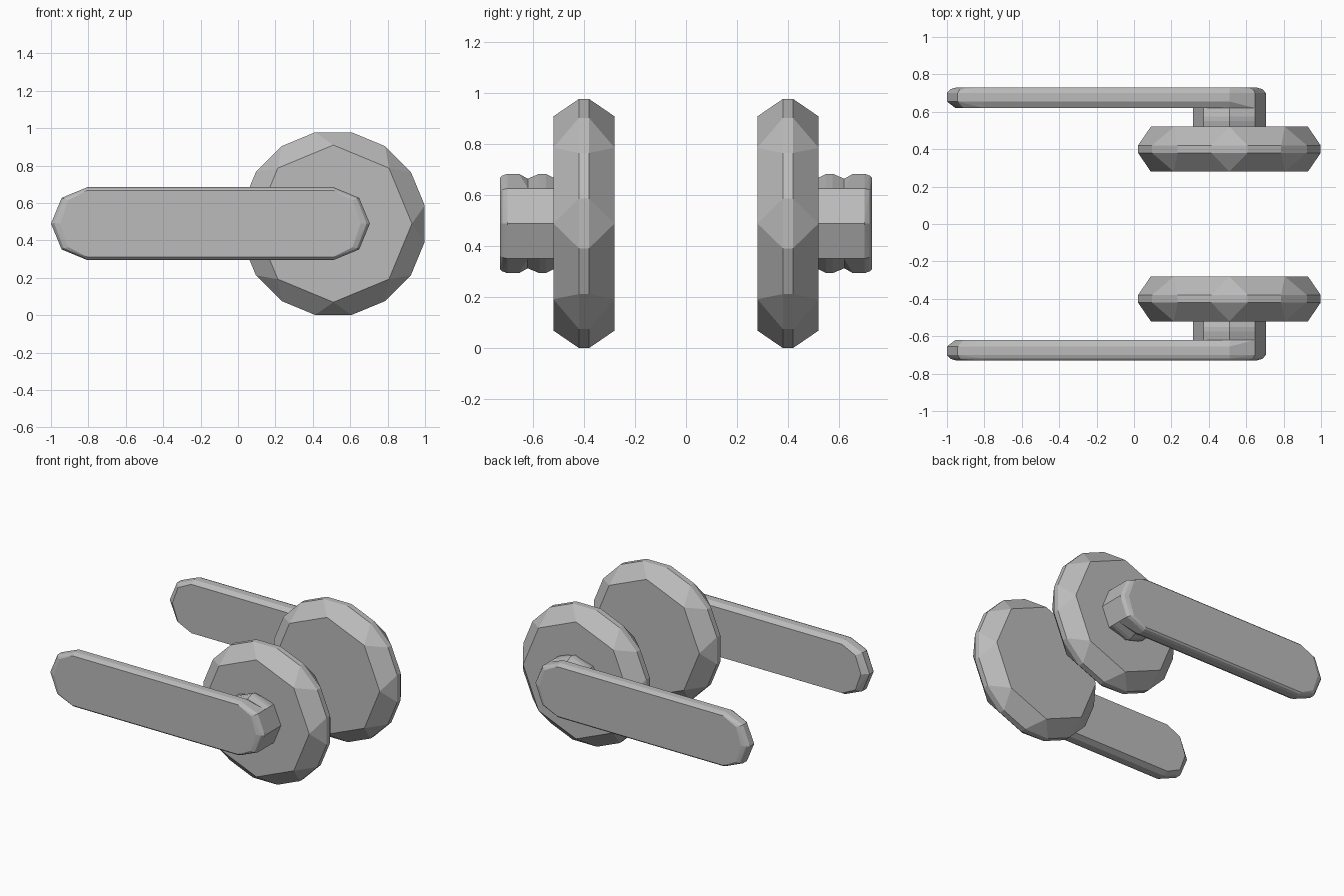
import bpy, bmesh, math

cube = bpy.data.objects.get("Cube")
if cube:
    bpy.data.objects.remove(cube, do_unlink=True)

GREY = (0.5, 0.5, 0.5, 1)
metal = bpy.data.materials.new("satin grey metal")
metal.use_nodes = True
metal.diffuse_color = GREY
metal.node_tree.nodes["Principled BSDF"].inputs["Base Color"].default_value = GREY

AXIS_X, TIP_X, MID_Z = 0.51, -0.805, 0.49


def ring(cx, y, rx, rz, n=8, turn=0.0):
    """Points of an n-sided ring lying in the plane of the door."""
    angles = [turn + 2 * math.pi * i / n for i in range(n)]
    return [(cx + rx * math.cos(a), y, MID_Z + rz * math.sin(a)) for a in angles]


def finish(bm, name):
    bmesh.ops.recalc_face_normals(bm, faces=bm.faces)
    mesh = bpy.data.meshes.new(name)
    bm.to_mesh(mesh)
    bm.free()
    mesh.materials.append(metal)
    obj = bpy.data.objects.new(name, mesh)
    bpy.context.collection.objects.link(obj)


def hull(name, points):
    bm = bmesh.new()
    for p in points:
        bm.verts.new(p)
    result = bmesh.ops.convex_hull(bm, input=bm.verts)
    loose = [v for v in bm.verts if not v.link_faces]
    bmesh.ops.delete(bm, geom=loose, context='VERTS')
    bmesh.ops.dissolve_limit(bm, angle_limit=math.radians(1),
                             verts=bm.verts, edges=bm.edges)
    finish(bm, name)


def loft(name, rings):
    bm = bmesh.new()
    loops = [[bm.verts.new(p) for p in r] for r in rings]
    for a, b in zip(loops, loops[1:]):
        for i in range(len(a)):
            j = (i + 1) % len(a)
            bm.faces.new((a[i], a[j], b[j], b[i]))
    bm.faces.new(loops[0])
    bm.faces.new(loops[-1])
    finish(bm, name)


def make_handle(side, s):
    # Rose: octagonal faces with a sixteen-sided rim
    points = []
    for y in (0.28, 0.52):
        points += ring(AXIS_X, s * y, 0.42, 0.42)
    for y in (0.38, 0.42):
        points += ring(AXIS_X, s * y, 0.498, 0.498, 16, math.pi / 16)
    hull(side + "_rose", points)

    # Stem: octagonal post, pinched at its top and bottom edges
    rings = []
    for y, tall in ((0.51, 0.175), (0.55, 0.195), (0.575, 0.195), (0.622, 0.175)):
        r = ring(AXIS_X, s * y, 0.195, 0.195)
        for i, sign in ((2, 1), (6, -1)):
            r[i] = (AXIS_X, s * y, MID_Z + sign * tall)
        rings.append(r)
    loft(side + "_stem", rings)

    # Lever: flat bar with octagonal ends and softened rims
    points = []
    profile = ((0.62, 0.15, 0.175), (0.655, 0.195, 0.195), (0.70, 0.195, 0.195),
               (0.72, 0.178, 0.188), (0.73, 0.145, 0.178))
    for y, rx, rz in profile:
        for cx in (AXIS_X, TIP_X):
            points += ring(cx, s * y, rx, rz)
    # Square inner edge where the bar runs into the stem
    full = ring(AXIS_X, s * 0.62, 0.195, 0.195)
    points += [full[0], full[1], full[7]]
    hull(side + "_lever", points)


make_handle("front", -1)
make_handle("back", 1)
